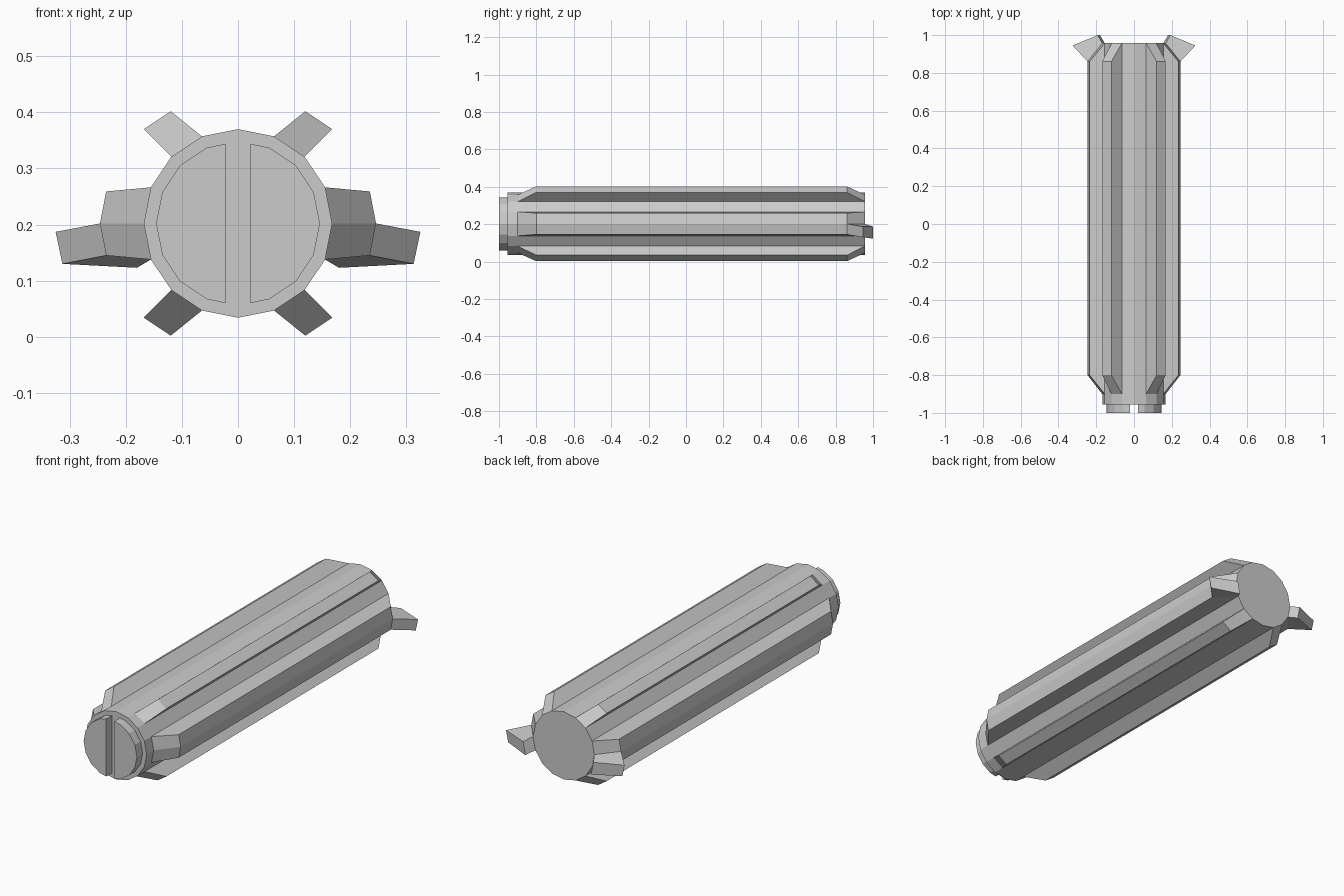
import bpy
import bmesh
from math import sin, cos, pi

cube = bpy.data.objects.get("Cube")
if cube:
    bpy.data.objects.remove(cube, do_unlink=True)

AXIS_Z = 0.202                 # height of the long axis
RADIUS = 0.168
SIDES = 16
FRONT, BACK = -0.955, 0.957    # ends of the body
FIN_Y = (-0.9, -0.8, 0.86, BACK)

grey = bpy.data.materials.new("plain grey")
grey.use_nodes = True
grey.diffuse_color = (0.6, 0.6, 0.6, 1)
grey.node_tree.nodes["Principled BSDF"].inputs["Base Color"].default_value = (0.6, 0.6, 0.6, 1)


def rim(step, radius=RADIUS):
    """Point on the polygonal rim, counted from the +x side upward."""
    a = 2 * pi * step / SIDES
    return radius * cos(a), radius * sin(a)


def build(name, verts, faces, mirror=""):
    """Flat shaded part around the long axis, mirrored over the given axes."""
    bm = bmesh.new()
    points = [bm.verts.new(v) for v in verts]
    for f in faces:
        bm.faces.new([points[i] for i in f])
    bmesh.ops.recalc_face_normals(bm, faces=bm.faces)
    mesh = bpy.data.meshes.new(name)
    bm.to_mesh(mesh)
    bm.free()
    mesh.materials.append(grey)
    obj = bpy.data.objects.new(name, mesh)
    obj.location.z = AXIS_Z
    bpy.context.collection.objects.link(obj)
    if mirror:
        mod = obj.modifiers.new("Mirror", "MIRROR")
        mod.use_axis = ["x" in mirror, "y" in mirror, "z" in mirror]
    return obj


def prism(name, outline, y0, y1, mirror=""):
    n = len(outline)
    verts = [(x, y, z) for y in (y0, y1) for x, z in outline]
    faces = [(i, (i + 1) % n, n + (i + 1) % n, n + i) for i in range(n)]
    faces += [tuple(range(n)), tuple(range(n, 2 * n))]
    return build(name, verts, faces, mirror)


def fin(name, inner, outer, mirror):
    """Long rib rising from the body, with sloped ends."""
    verts, faces = [], []
    for a, b in zip(inner, outer):
        verts += [(p[0], y, p[1]) for p, y in zip((a, b, b, a), FIN_Y)]
    last = 4 * (len(inner) - 1)
    for c in range(0, last, 4):
        faces += [(c + r, c + r + 1, c + r + 5, c + r + 4) for r in range(3)]
    faces += [tuple(range(4)), tuple(range(last, last + 4))]
    # base keeps the solid closed for consistent normals
    faces += [(c, c + 3, c + 7, c + 4) for c in range(0, last, 4)]
    return build(name, verts, faces, mirror)


# Main body
prism("body", [rim(i) for i in range(SIDES)], FRONT, BACK)

# Two raised half discs on the front, split by a slot
half = [rim(i, 0.146) for i in range(-3, 4)]
half = [(0.022, -0.142)] + half + [(0.022, 0.142)]
prism("front_half_disc", half, -1.0, FRONT, "x")

# Four diagonal fins
fin("diagonal_fin", [rim(3), rim(2)], [(0.12, 0.2), (0.168, 0.168)], "xz")

# Two wide side fins
side_inner = [rim(1), rim(0), rim(-1)]
side_outer = [(0.235, 0.057), (0.246, 0), (0.235, -0.057)]
fin("side_fin", side_inner, side_outer, "x")

# Flared rear hooks growing from the lower slope of each side fin
base = [(p[0], y, p[1]) for p, y in (
    (side_outer[1], FIN_Y[2]), (side_outer[2], FIN_Y[2]),
    (side_inner[2], BACK), (side_inner[1], BACK))]
tip = [(0.325, 0.945, -0.015), (0.313, 0.945, -0.072),
       (0.18, 1.0, -0.079), (0.192, 1.0, -0.015)]
sides = [(i, (i + 1) % 4, 4 + (i + 1) % 4, 4 + i) for i in range(4)]
build("rear_hook", base + tip, sides + [(0, 1, 2, 3), (4, 5, 6, 7)], "x")
